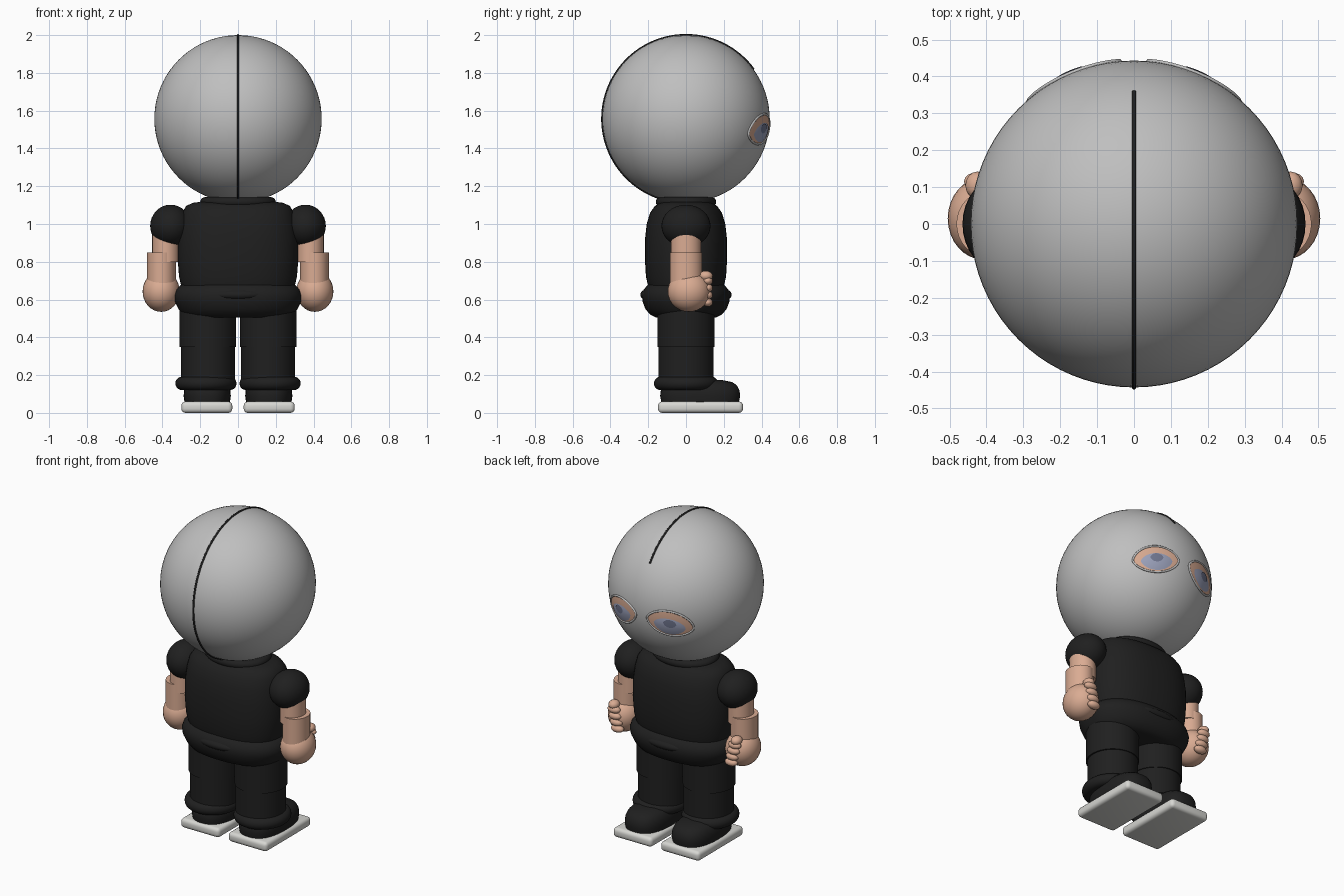
import bpy, bmesh, math
from mathutils import Vector

cube = bpy.data.objects.get("Cube")
if cube:
    bpy.data.objects.remove(cube, do_unlink=True)


def material(name, r, g, b):
    m = bpy.data.materials.new(name)
    m.use_nodes = True
    m.diffuse_color = (r, g, b, 1)
    m.node_tree.nodes["Principled BSDF"].inputs["Base Color"].default_value = (r, g, b, 1)
    return m


GREY = material("mask grey", 0.52, 0.52, 0.52)
BLACK = material("black cloth", 0.014, 0.014, 0.014)
SKIN = material("skin", 0.70, 0.41, 0.29)
SOLE = material("sole white", 0.68, 0.68, 0.65)
EYE = material("eye blue grey", 0.33, 0.36, 0.50)
IRIS = material("iris dark blue", 0.17, 0.19, 0.29)

HEAD = Vector((0, 0, 1.557))
R = 0.443


def finish(bm, name, mat, smooth=True):
    me = bpy.data.meshes.new(name)
    bm.to_mesh(me)
    bm.free()
    ob = bpy.data.objects.new(name, me)
    bpy.context.collection.objects.link(ob)
    me.materials.append(mat)
    if smooth:
        bpy.ops.object.select_all(action="DESELECT")
        ob.select_set(True)
        bpy.context.view_layer.objects.active = ob
        bpy.ops.object.shade_smooth_by_angle(angle=math.radians(45))
    return ob


def ellipsoid(name, mat, center, radii, seg=32):
    bm = bmesh.new()
    bmesh.ops.create_uvsphere(bm, u_segments=seg, v_segments=seg // 2, radius=1)
    bmesh.ops.scale(bm, vec=radii, verts=bm.verts)
    bmesh.ops.translate(bm, vec=center, verts=bm.verts)
    return finish(bm, name, mat)


def loft(name, mat, center, profile, power=2.0, seg=48):
    """Stack of superellipse rings; profile rows are (z, x radius, y radius)."""
    bm = bmesh.new()
    rings = []
    for z, rx, ry in profile:
        ring = []
        for i in range(seg):
            t = 2 * math.pi * i / seg
            c, s = math.cos(t), math.sin(t)
            x = math.copysign(abs(c) ** (2 / power), c) * rx
            y = math.copysign(abs(s) ** (2 / power), s) * ry
            ring.append(bm.verts.new((center[0] + x, center[1] + y, z)))
        rings.append(ring)
    for a, b in zip(rings, rings[1:]):
        for i in range(seg):
            j = (i + 1) % seg
            bm.faces.new((a[i], a[j], b[j], b[i]))
    bm.faces.new(rings[0])
    bm.faces.new(rings[-1])
    bmesh.ops.recalc_face_normals(bm, faces=bm.faces)
    return finish(bm, name, mat)


def roll(z, rx, ry, r, steps=10):
    """Profile rows for a rounded band of half height r."""
    rows = []
    for i in range(steps + 1):
        a = math.pi * (i / steps - 0.5)
        d = r * (1 - math.cos(a))
        rows.append((z + r * math.sin(a), rx - d, ry - d))
    return rows


def on_head(u, v, side, lift, tilt=-0.16):
    """Point on the face for offsets u (outward) and v (up) from an eye centre."""
    c, s = math.cos(tilt), math.sin(tilt)
    az = 0.40 + (u * c - v * s) / R
    el = -0.13 + (u * s + v * c) / R
    d = Vector((side * math.sin(az) * math.cos(el), math.cos(az) * math.cos(el), math.sin(el)))
    return HEAD + d * (R + lift)


def outline(t, a, top, bottom):
    s = math.sin(t)
    return a * math.cos(t), (top if s > 0 else bottom) * s * abs(s) ** 0.25


def face_patch(name, mat, side, offset, a, top, bottom, lift, bulge=0.0, seg=40, rings=6):
    bm = bmesh.new()
    prev = [bm.verts.new(on_head(*offset, side, lift + bulge))]
    for k in range(1, rings + 1):
        f = k / rings
        ring = []
        for i in range(seg):
            u, v = outline(2 * math.pi * i / seg, a, top, bottom)
            ring.append(bm.verts.new(on_head(offset[0] + u * f, offset[1] + v * f, side,
                                             lift + bulge * (1 - f * f))))
        for i in range(seg):
            j = (i + 1) % seg
            if k == 1:
                bm.faces.new((prev[0], ring[i], ring[j]))
            else:
                bm.faces.new((prev[i], ring[i], ring[j], prev[j]))
        prev = ring
    bm.normal_update()
    for f in bm.faces:
        if f.normal.dot(f.calc_center_median() - HEAD) < 0:
            f.normal_flip()
    return finish(bm, name, mat)


def tube(name, mat, points, radius, cyclic=False):
    cu = bpy.data.curves.new(name, "CURVE")
    cu.dimensions = "3D"
    cu.bevel_depth = radius
    cu.bevel_resolution = 2
    cu.use_fill_caps = True
    sp = cu.splines.new("POLY")
    sp.points.add(len(points) - 1)
    for p, co in zip(sp.points, points):
        p.co = (*co, 1)
    sp.use_cyclic_u = cyclic
    ob = bpy.data.objects.new(name, cu)
    bpy.context.collection.objects.link(ob)
    cu.materials.append(mat)
    bpy.ops.object.select_all(action="DESELECT")
    ob.select_set(True)
    bpy.context.view_layer.objects.active = ob
    bpy.ops.object.convert(target="MESH")
    return bpy.context.object


# Masked head with its seam running over the crown
ellipsoid("head", GREY, HEAD, (R, R, R), 80)
arc = [math.radians(-170 + 224 * i / 72) for i in range(73)]
tube("head_seam", BLACK, [HEAD + Vector((0, math.sin(a), math.cos(a))) * R for a in arc], 0.006)

# Torso, collar and waist roll
loft("torso", BLACK, (0, 0), [
    (0.60, 0.28, 0.18), (0.67, 0.30, 0.20), (0.72, 0.312, 0.212), (0.82, 0.32, 0.218),
    (0.92, 0.318, 0.217), (1.0, 0.308, 0.208), (1.06, 0.295, 0.19), (1.095, 0.275, 0.165),
    (1.112, 0.24, 0.14), (1.118, 0.19, 0.11)], 2.4, 64)
loft("collar", BLACK, (0, 0), roll(1.117, 0.20, 0.16, 0.025), 2.1)
loft("waist", BLACK, (0, 0), [
    (0.505, 0.27, 0.16), (0.52, 0.295, 0.19), (0.55, 0.315, 0.215), (0.59, 0.335, 0.23),
    (0.62, 0.34, 0.233), (0.65, 0.33, 0.226), (0.675, 0.305, 0.205), (0.685, 0.28, 0.19)], 2.3, 64)
for y in (-0.2, 0.2):
    ellipsoid("waist_fold", BLACK, (0, y, 0.625), (0.13, 0.042, 0.03))

for side, tag in ((1, "left"), (-1, "right")):
    # Eye opening, eyeball and iris
    face_patch(tag + "_eye_opening", SKIN, side, (0, 0), 0.137, 0.078, 0.074, 0.002)
    face_patch(tag + "_eyeball", EYE, side, (0.0, -0.01), 0.095, 0.045, 0.056, 0.004, 0.004)
    face_patch(tag + "_iris", IRIS, side, (0.0, 0.008), 0.038, 0.024, 0.026, 0.009)
    rim = [outline(2 * math.pi * i / 48, 0.14, 0.081, 0.077) for i in range(48)]
    tube(tag + "_eye_rim", GREY, [on_head(u, v, side, 0.001) for u, v in rim], 0.006, True)

    # Sleeve, arm and fist
    ellipsoid(tag + "_sleeve", BLACK, (side * 0.357, 0, 0.99), (0.108, 0.13, 0.112))
    loft(tag + "_upper_arm", SKIN, (side * 0.382, 0), [(0.80, 0.072, 0.08), (0.96, 0.072, 0.08)])
    loft(tag + "_forearm", SKIN, (side * 0.405, 0), [(0.66, 0.076, 0.086), (0.85, 0.076, 0.086)])
    ellipsoid(tag + "_hand", SKIN, (side * 0.407, 0.015, 0.643), (0.098, 0.112, 0.108))
    for i in range(4):
        ellipsoid(tag + "_finger", SKIN, (side * (0.395 + 0.008 * i), 0.115, 0.585 + 0.038 * i),
                  (0.042, 0.027, 0.023), 16)
    ellipsoid(tag + "_thumb", SKIN, (side * 0.425, 0.105, 0.725), (0.032, 0.037, 0.027), 16)

    # Trouser leg with rolled cuff
    loft(tag + "_thigh", BLACK, (side * 0.16, 0), [(0.35, 0.15, 0.152), (0.56, 0.15, 0.152)])
    loft(tag + "_shin", BLACK, (side * 0.158, 0), [(0.15, 0.143, 0.146), (0.36, 0.143, 0.146)])
    loft(tag + "_cuff", BLACK, (side * 0.17, 0), roll(0.156, 0.162, 0.17, 0.035))

    # Shoe and sole
    loft(tag + "_shoe", BLACK, (side * 0.163, 0.075), [
        (0.055, 0.12, 0.205), (0.09, 0.125, 0.212), (0.12, 0.122, 0.208), (0.145, 0.112, 0.195),
        (0.163, 0.095, 0.17), (0.175, 0.06, 0.11)], 2.6)
    bm = bmesh.new()
    bmesh.ops.create_cube(bm, size=1)
    bmesh.ops.scale(bm, vec=(0.27, 0.45, 0.06), verts=bm.verts)
    bmesh.ops.translate(bm, vec=(side * 0.165, 0.077, 0.03), verts=bm.verts)
    bmesh.ops.bevel(bm, geom=bm.edges[:], offset=0.022, segments=4, profile=0.5, affect="EDGES")
    finish(bm, tag + "_sole", SOLE)
